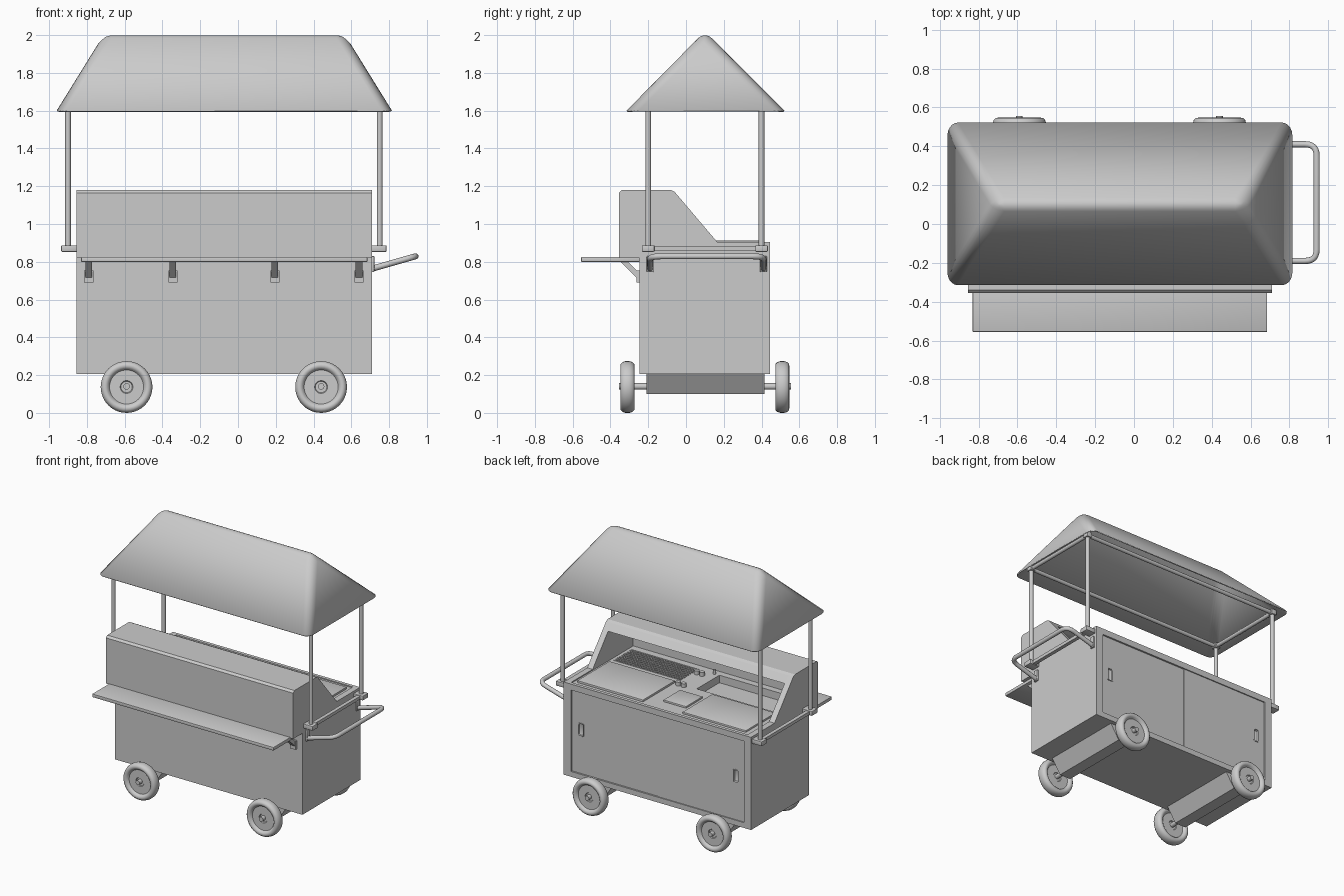
import bpy, bmesh, math
from mathutils import Vector

if "Cube" in bpy.data.objects:
    bpy.data.objects.remove(bpy.data.objects["Cube"])

def finish(name, bm, smooth=False, angle=40):
    bmesh.ops.recalc_face_normals(bm, faces=bm.faces)
    me = bpy.data.meshes.new(name)
    bm.to_mesh(me)
    bm.free()
    ob = bpy.data.objects.new(name, me)
    bpy.context.collection.objects.link(ob)
    if smooth:
        bpy.ops.object.select_all(action='DESELECT')
        bpy.context.view_layer.objects.active = ob
        ob.select_set(True)
        bpy.ops.object.shade_smooth_by_angle(angle=math.radians(angle))
    return ob

def add_box(bm, x0, x1, y0, y1, z0, z1):
    vs = bmesh.ops.create_cube(bm, size=1)['verts']
    for v in vs:
        v.co = ((x0 + x1) / 2 + v.co.x * (x1 - x0), (y0 + y1) / 2 + v.co.y * (y1 - y0),
                (z0 + z1) / 2 + v.co.z * (z1 - z0))

def box(name, *dims, bevel=0):
    bm = bmesh.new()
    add_box(bm, *dims)
    if bevel:
        bmesh.ops.bevel(bm, geom=bm.edges[:], offset=bevel, segments=2, profile=0.5, affect='EDGES')
    return finish(name, bm, bool(bevel))

def prism(name, pts, a, b, axis='x'):
    """Profile extruded along x (points are y,z) or along y (points are x,z)."""
    bm = bmesh.new()
    at = (lambda p, t: (t, *p)) if axis == 'x' else (lambda p, t: (p[0], t, p[1]))
    f = bm.faces.new([bm.verts.new(at(p, a)) for p in pts])
    ext = bmesh.ops.extrude_face_region(bm, geom=[f])['geom']
    d = Vector((b - a, 0, 0)) if axis == 'x' else Vector((0, b - a, 0))
    bmesh.ops.translate(bm, vec=d, verts=[v for v in ext if isinstance(v, bmesh.types.BMVert)])
    return finish(name, bm)

def rod(name, p, q, r, seg=20):
    p, q = Vector(p), Vector(q)
    bm = bmesh.new()
    bmesh.ops.create_cone(bm, cap_ends=True, segments=seg, radius1=r, radius2=r, depth=(q - p).length)
    rot = (q - p).to_track_quat('Z', 'Y').to_matrix()
    for v in bm.verts:
        v.co = rot @ v.co + (p + q) / 2
    return finish(name, bm, True)

def cut(ob, cutter):
    cutter.hide_render = True
    cutter.hide_set(True)
    m = ob.modifiers.new('cut', 'BOOLEAN')
    m.operation, m.object, m.solver = 'DIFFERENCE', cutter, 'EXACT'

X0, X1, YF, YB = -0.855, 0.71, -0.245, 0.445
PX, PY = (-0.9, 0.75), (-0.2, 0.4)

# cabinet with a back frame and two sliding doors
box('cabinet', X0, X1, YF, 0.42, 0.205, 0.83)
bm = bmesh.new()
add_box(bm, X0, X1, 0.42, YB, 0.205, 0.245)
add_box(bm, X0, X1, 0.42, YB, 0.86, 0.905)
add_box(bm, X0, X0 + 0.06, 0.42, YB, 0.245, 0.86)
add_box(bm, X1 - 0.06, X1, 0.42, YB, 0.245, 0.86)
finish('back_frame', bm)
for name, a, b, y, hx in (('left_door', -0.08, 0.65, 0.432, 0.575), ('right_door', -0.795, -0.078, 0.437, -0.725)):
    door = box(name, a, b, 0.415, y, 0.245, 0.86)
    cut(door, box(name + '_slot_cutter', hx - 0.02, hx + 0.02, 0.421, 0.46, 0.53, 0.62, bevel=0.012))
    bm = bmesh.new()
    for s in (-1, 1):
        add_box(bm, hx + s * 0.022 - 0.003, hx + s * 0.022 + 0.003, y - 0.005, y + 0.003, 0.53, 0.62)
        zc = 0.575 + s * 0.047
        add_box(bm, hx - 0.016, hx + 0.016, y - 0.005, y + 0.003, zc - 0.003, zc + 0.003)
    finish(name + '_handle_rim', bm)

# hood: hollow shell open to the back, with sloping side cheeks
cheek = [(-0.355, 0.83), (-0.355, 1.165), (-0.34, 1.18), (-0.08, 1.18), (-0.06, 1.17),
         (0.165, 0.905), (0.42, 0.905), (0.42, 0.83)]
prism('left_cheek', cheek, X0, X0 + 0.045)
prism('right_cheek', cheek, X1 - 0.045, X1)
prism('hood_shell', [(-0.355, 0.83), (-0.355, 1.165), (-0.34, 1.18), (-0.08, 1.18), (-0.06, 1.17),
                     (-0.02, 1.122), (-0.05, 1.115), (-0.32, 1.115), (-0.32, 0.83)], X0 + 0.045, X1 - 0.045)

# counter with sunken grill bay and tray
counter = box('counter', X0 + 0.045, X1 - 0.045, -0.32, 0.42, 0.825, 0.897)
cut(counter, box('grill_cutter', 0.08, 0.64, -0.27, -0.05, 0.85, 0.95))
cut(counter, box('tray_cutter', -0.77, -0.09, -0.27, 0.0, 0.84, 0.95))
bm = bmesh.new()
for i in range(25):
    x = 0.085 + i * 0.55 / 24
    add_box(bm, x - 0.004, x + 0.004, -0.27, -0.05, 0.886, 0.896)
for i in range(10):
    y = -0.265 + i * 0.21 / 9
    add_box(bm, 0.08, 0.64, y - 0.004, y + 0.004, 0.89, 0.9)
finish('grill_grate', bm)
box('griddle_plate', 0.09, 0.64, 0.0, 0.385, 0.89, 0.912, bevel=0.004)
box('tray_lid', -0.77, -0.24, 0.03, 0.385, 0.89, 0.91, bevel=0.004)
box('small_lid', -0.21, -0.02, 0.1, 0.3, 0.89, 0.91, bevel=0.004)
for x in (0.005, 0.05):
    for y in (-0.2, 0.02):
        rod('knob', (x, y, 0.89), (x, y, 0.925), 0.018)
rod('tap', (-0.05, -0.27, 0.89), (-0.05, -0.27, 0.93), 0.01)

# serving shelf with diagonal brackets
box('shelf', -0.83, 0.685, -0.555, YF, 0.8, 0.825, bevel=0.003)
box('shelf_rail', X0, X1, -0.355, YF, 0.82, 0.832)
for x in (-0.79, -0.345, 0.195, 0.64):
    prism('shelf_bracket', [(-0.35, 0.802), (-0.31, 0.802), (-0.245, 0.74), (-0.245, 0.7)], x - 0.018, x + 0.018)
    box('bracket_foot', x - 0.024, x + 0.024, -0.262, YF, 0.69, 0.755)

# roof posts, side bars and clamps
for x, inner in zip(PX, (X0, X1)):
    s = 1 if x > 0 else -1
    box('side_bar', x - 0.014, x + 0.014, PY[0], PY[1], 0.858, 0.882)
    for y in PY:
        rod('roof_post', (x, y, 0.86), (x, y, 1.63), 0.015)
        a, b = sorted((inner - s * 0.005, x + s * 0.036))
        box('post_clamp', a, b, y - 0.033, y + 0.033, 0.853, 0.887, bevel=0.004)
        box('roof_corner_joint', x - 0.022, x + 0.022, y - 0.022, y + 0.022, 1.605, 1.645, bevel=0.006)
    rod('roof_cross_rail', (x, PY[0], 1.625), (x, PY[1], 1.625), 0.014)
for y in PY:
    rod('roof_long_rail', (PX[0], y, 1.625), (PX[1], y, 1.625), 0.014)

# hipped canopy with rounded hips, hollow underneath
bm = bmesh.new()
base = [bm.verts.new(p) for p in ((-0.96, -0.315, 1.6), (0.815, -0.315, 1.6), (0.815, 0.522, 1.6), (-0.96, 0.522, 1.6))]
ra, rb = bm.verts.new((-0.70, 0.1, 2.02)), bm.verts.new((0.555, 0.1, 2.02))
for f in ((base[0], base[1], rb, ra), (base[1], base[2], rb), (base[2], base[3], ra, rb), (base[3], base[0], ra)):
    bm.faces.new(f)
bmesh.ops.bevel(bm, geom=[e for e in bm.edges if not e.is_boundary], offset=0.05, segments=5, profile=0.5,
                affect='EDGES', clamp_overlap=True)
roof = finish('canopy', bm, True, 50)
m = roof.modifiers.new('thickness', 'SOLIDIFY')
m.thickness, m.offset = 0.008, -1

# push handle: bent tube with filleted corners
corners = [Vector(p) for p in ((0.705, -0.19, 0.762), (0.94, -0.19, 0.829), (0.94, 0.41, 0.829), (0.705, 0.41, 0.762))]
path = [corners[0]]
for a, c, b in zip(corners, corners[1:], corners[2:]):
    p, q = c + (a - c).normalized() * 0.06, c + (b - c).normalized() * 0.06
    path += [p * (1 - t) ** 2 + c * 2 * t * (1 - t) + q * t * t for t in (i / 6 for i in range(7))]
path.append(corners[3])
cu = bpy.data.curves.new('push_handle', 'CURVE')
cu.dimensions, cu.bevel_depth, cu.bevel_resolution, cu.use_fill_caps = '3D', 0.016, 4, True
sp = cu.splines.new('POLY')
sp.points.add(len(path) - 1)
for pt, co in zip(sp.points, path):
    pt.co = (*co, 1)
handle = bpy.data.objects.new('push_handle', cu)
bpy.context.collection.objects.link(handle)
for y in (-0.19, 0.41):
    box('handle_mount', 0.7, 0.722, y - 0.018, y + 0.018, 0.745, 0.83, bevel=0.004)

# wheels, axles and axle supports
TIRE = [(0.0, 0.012), (0.03, 0.012), (0.034, 0.018), (0.09, 0.018), (0.098, 0.03), (0.108, 0.037),
        (0.122, 0.036), (0.132, 0.026), (0.137, 0.01)]
for x in (-0.59, 0.44):
    prism('axle_support', [(x - 0.115, 0.206), (x + 0.115, 0.206), (x + 0.045, 0.1), (x - 0.045, 0.1)], -0.21, 0.415, 'y')
    rod('axle', (x, -0.355, 0.14), (x, 0.555, 0.14), 0.017)
    for y in (-0.31, 0.51):
        bm = bmesh.new()
        ring = TIRE + [(r, -w) for r, w in reversed(TIRE)]
        vs = [bm.verts.new((x + r, y + w, 0.137)) for r, w in ring]
        es = [bm.edges.new(e) for e in zip(vs, vs[1:])]
        bmesh.ops.spin(bm, geom=vs + es, cent=(x, y, 0.137), axis=(0, 1, 0), angle=math.tau, steps=40)
        bmesh.ops.remove_doubles(bm, verts=bm.verts, dist=0.0003)
        finish('wheel', bm, True, 45)
